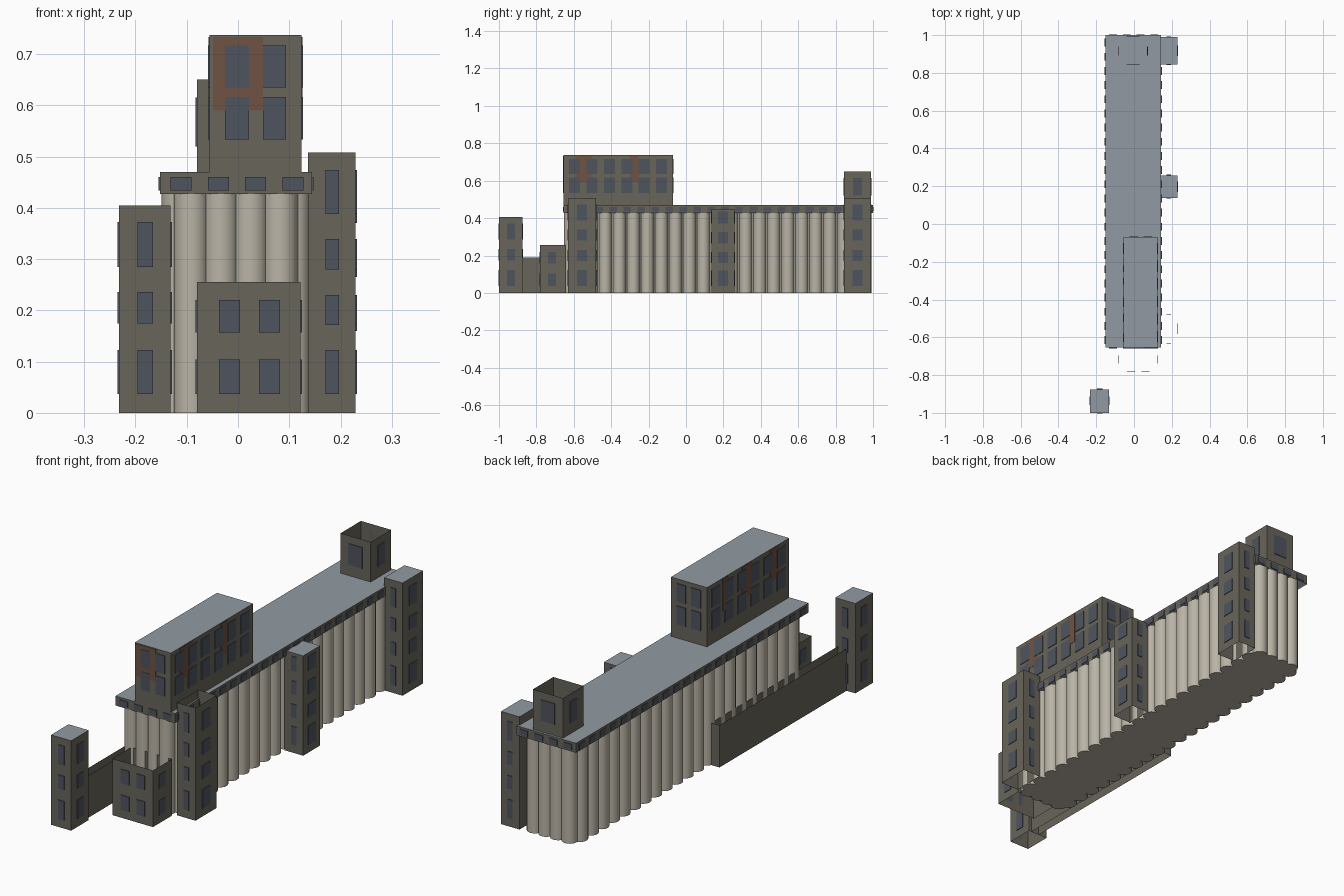
import bpy, bmesh, math
from mathutils import Vector

if "Cube" in bpy.data.objects:
    bpy.data.objects.remove(bpy.data.objects["Cube"])


def material(name, rgb):
    lin = [((c / 255 + 0.055) / 1.055) ** 2.4 for c in rgb] + [1]
    m = bpy.data.materials.new(name)
    m.use_nodes = True
    m.diffuse_color = lin
    bsdf = m.node_tree.nodes["Principled BSDF"]
    bsdf.inputs["Base Color"].default_value = lin
    bsdf.inputs["Roughness"].default_value = 0.9
    return m


WALL = material("dark stone", (104, 101, 91))
ROOF = material("blue grey roof", (145, 154, 162))
SILO = material("pale concrete", (186, 180, 166))
GLASS = material("window grey", (78, 84, 95))
RUST = material("rust", (112, 83, 68))


def finish(name, bm, *mats):
    me = bpy.data.meshes.new(name)
    bm.to_mesh(me)
    bm.free()
    ob = bpy.data.objects.new(name, me)
    bpy.context.collection.objects.link(ob)
    for m in mats:
        me.materials.append(m)
    return ob


def add_box(bm, lo, hi):
    lo, hi = Vector(lo), Vector(hi)
    verts = bmesh.ops.create_cube(bm, size=1)["verts"]
    bmesh.ops.scale(bm, vec=hi - lo, verts=verts)
    bmesh.ops.translate(bm, vec=(lo + hi) / 2, verts=verts)


def block(name, lo, hi, roof=True):
    """Walls with an open underside, and a roof unless left open."""
    bm = bmesh.new()
    add_box(bm, lo, hi)
    bm.normal_update()
    drop = [f for f in bm.faces if f.normal.z < -0.5 or (f.normal.z > 0.5 and not roof)]
    bmesh.ops.delete(bm, geom=drop, context='FACES')
    for f in bm.faces:
        f.material_index = int(f.normal.z > 0.5)
    finish(name, bm, WALL, ROOF)
    return lo, hi


def plates(name, box, sides, rows, mat=GLASS, depth=0.003):
    """Thin plates on walls; sides maps a wall to its (start, end) spans."""
    lo, hi = box
    bm = bmesh.new()
    for side, spans in sides.items():
        axis = "xy".index(side[1])
        at = hi[axis] if side[0] == "+" else lo[axis]
        out = depth if side[0] == "+" else -depth
        for a, b in spans:
            for z0, z1 in rows:
                p, q = [0, 0, z0], [0, 0, z1]
                p[axis], q[axis] = min(at, at + out), max(at, at + out)
                p[1 - axis], q[1 - axis] = a, b
                add_box(bm, p, q)
    finish(name, bm, mat)


def spans(first, step, width, count):
    return [(first + i * step, first + i * step + width) for i in range(count)]


# Silo bins: a core with a row of cylinders along each side
CX, CY = -0.004, 0.169
HALF_X, HALF_Y, TOP = 0.111, 0.788, 0.44
bm = bmesh.new()
add_box(bm, (CX - HALF_X, CY - HALF_Y, 0), (CX + HALF_X, CY + HALF_Y, TOP))
finish("silo_core", bm, SILO)

spots = []
for s in (-1, 1):
    spots += [(CX + s * HALF_X, CY + 0.075 * i) for i in range(-10, 11)]
    spots += [(CX + 0.058 * (i - 1.5), CY + s * HALF_Y) for i in range(4)]
bm = bmesh.new()
for x, y in spots:
    ring = bmesh.ops.create_cone(bm, cap_ends=True, segments=20, radius1=0.034,
                                 radius2=0.034, depth=TOP)["verts"]
    bmesh.ops.translate(bm, vec=(x, y, TOP / 2), verts=ring)
bins = finish("silo_bins", bm, SILO)
bpy.context.view_layer.objects.active = bins
bins.select_set(True)
bpy.ops.object.shade_smooth_by_angle(angle=math.radians(35))
bins.select_set(False)

# Gallery deck over the bins
deck = block("gallery_deck", (-0.152, -0.655, 0.427), (0.144, 1.0, 0.47))
ends = spans(-0.132, 0.073, 0.041, 4)
flanks = spans(-0.635, 0.075, 0.041, 22)
plates("gallery_windows", deck, {"-y": ends, "+y": ends, "-x": flanks, "+x": flanks},
       [(0.434, 0.46)])

# Head house on the deck
head = block("head_house", (-0.056, -0.655, 0.47), (0.124, -0.07, 0.737))
ends = [(-0.025, 0.021), (0.049, 0.094)]
flanks = spans(-0.625, 0.093, 0.059, 6)
plates("head_house_windows", head, {"-y": ends, "+y": ends, "-x": flanks, "+x": flanks},
       [(0.533, 0.616), (0.635, 0.717)])
plates("rust_stains", head, {"-y": [(-0.049, 0.049)], "+x": [(-0.59, -0.5), (-0.3, -0.255)],
                             "-x": [(-0.58, -0.52), (-0.39, -0.32), (-0.22, -0.18)]},
       [(0.59, 0.733)], RUST, 0.0015)

# Rear roof house, open on top
rear = block("rear_roof_house", (-0.08, 0.845, 0.47), (0.07, 0.99, 0.65), roof=False)
ends, flanks = [(-0.04, 0.03)], [(0.893, 0.941)]
plates("rear_roof_house_windows", rear,
       {"-y": ends, "+y": ends, "-x": flanks, "+x": flanks}, [(0.52, 0.615)])

# Stair towers on the left flank
tall = [(0.037, 0.123), (0.171, 0.23), (0.28, 0.339), (0.388, 0.474)]
short = [(0.037, 0.12), (0.16, 0.22), (0.265, 0.325), (0.37, 0.435)]
for name, y0, y1, top, roofed, rows in (
        ("front_tower", -0.63, -0.48, 0.508, False, tall),
        ("middle_tower", 0.137, 0.258, 0.45, True, short),
        ("rear_tower", 0.845, 0.99, 0.508, True, tall)):
    box = block(name, (0.137, y0, 0), (0.229, y1, top), roofed)
    mid = (y0 + y1) / 2
    plates(name + "_windows", box, {"-y": [(0.171, 0.197)], "+y": [(0.171, 0.197)],
                                    "+x": [(mid - 0.027, mid + 0.027)]}, rows)

# Detached corner tower
corner = block("corner_tower", (-0.232, -1.0, 0), (-0.132, -0.875, 0.405))
ends, flanks = [(-0.196, -0.166)], [(-0.957, -0.914)]
plates("corner_tower_windows", corner,
       {"-y": ends, "+y": ends, "-x": flanks, "+x": flanks},
       [(0.037, 0.123), (0.174, 0.236), (0.285, 0.372)])

# Long open conveyor wall behind the corner tower
block("conveyor_wall", (-0.188, -0.875, 0), (-0.146, 0.03, 0.19), roof=False)

# Front annex, open on top
annex = block("front_annex", (-0.08, -0.78, 0), (0.122, -0.645, 0.255), roof=False)
flanks = [(-0.738, -0.695)]
plates("front_annex_windows", annex,
       {"-y": [(-0.037, 0.004), (0.041, 0.082)], "-x": flanks, "+x": flanks},
       [(0.037, 0.104), (0.157, 0.22)])
